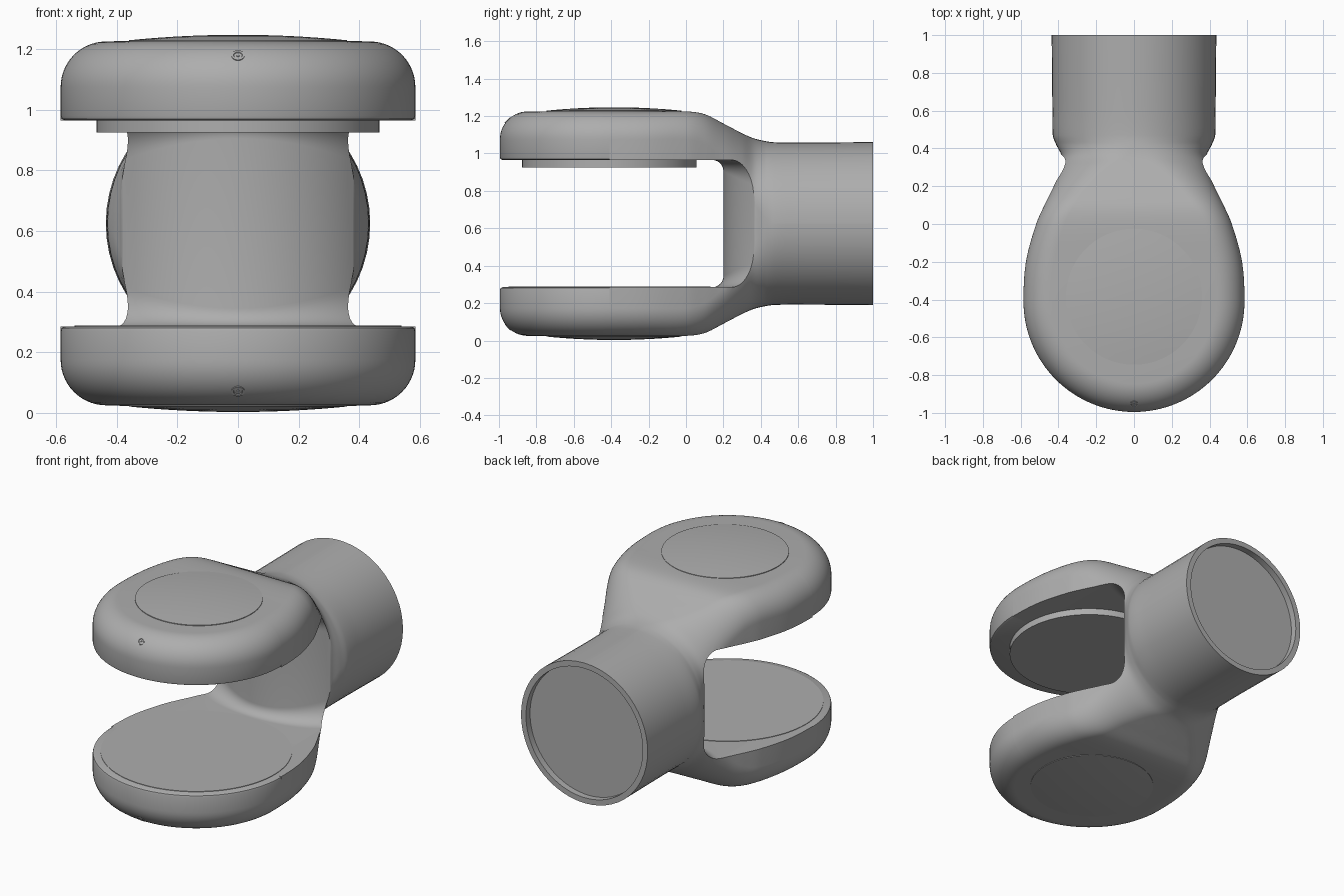
import bpy, bmesh, math
from mathutils import Matrix, Vector

if "Cube" in bpy.data.objects:
    bpy.data.objects.remove(bpy.data.objects["Cube"])

MID = 0.625      # height of the symmetry plane
HUB = -0.41      # y of the disc axis

grey = bpy.data.materials.new("plain_grey")
grey.use_nodes = True
grey.diffuse_color = (0.42, 0.42, 0.42, 1)
grey.node_tree.nodes["Principled BSDF"].inputs["Base Color"].default_value = (0.42, 0.42, 0.42, 1)


def finish(name, bm, helper=False):
    bmesh.ops.remove_doubles(bm, verts=bm.verts, dist=1e-5)
    bmesh.ops.recalc_face_normals(bm, faces=bm.faces)
    mesh = bpy.data.meshes.new(name)
    bm.to_mesh(mesh)
    bm.free()
    mesh.materials.append(grey)
    obj = bpy.data.objects.new(name, mesh)
    bpy.context.collection.objects.link(obj)
    obj.hide_render = helper
    if helper:
        obj.hide_set(True)
    return obj


def smooth(obj, angle=35):
    bpy.ops.object.select_all(action='DESELECT')
    obj.select_set(True)
    bpy.context.view_layer.objects.active = obj
    bpy.ops.object.shade_smooth_by_angle(angle=math.radians(angle))


def loft(rings):
    """Skin a list of closed rings and cap both ends."""
    bm = bmesh.new()
    loops = [[bm.verts.new(p) for p in ring] for ring in rings]
    n = len(loops[0])
    for a, b in zip(loops, loops[1:]):
        for i in range(n):
            j = (i + 1) % n
            bm.faces.new((a[i], a[j], b[j], b[i]))
    bm.faces.new(loops[0])
    bm.faces.new(loops[-1])
    return bm


def revolve(profile, center, angle=math.tau, steps=96):
    """Spin an (r, z) profile about a vertical axis, starting at +x towards -y."""
    bm = bmesh.new()
    verts = [bm.verts.new((center[0] + r, center[1], z)) for r, z in profile]
    edges = [bm.edges.new(pair) for pair in zip(verts, verts[1:])]
    bmesh.ops.spin(bm, geom=verts + edges, cent=(*center, 0), axis=(0, 0, -1),
                   angle=angle, steps=steps)
    return bm


def cut(obj, cutter):
    mod = obj.modifiers.new("cut", 'BOOLEAN')
    mod.operation = 'DIFFERENCE'
    mod.solver = 'EXACT'
    mod.object = cutter
    bpy.context.view_layer.objects.active = obj
    bpy.ops.object.modifier_apply(modifier=mod.name)


# Body stations along y: (y, half width, half height, corner radius)
stations = [
    (-0.41, 0.585, 0.60, 0.15), (-0.2, 0.572, 0.60, 0.15), (0.0, 0.518, 0.60, 0.15),
    (0.1, 0.474, 0.585, 0.16), (0.2, 0.425, 0.535, 0.19), (0.3, 0.388, 0.483, 0.26),
    (0.36, 0.383, 0.457, 0.34), (0.42, 0.412, 0.442, 0.41), (0.47, 0.43, 0.435, 0.43),
    (0.6, 0.432, 0.433, 0.431), (1.0, 0.436, 0.436, 0.435)]


def interpolate(k, t):
    """Cubic through the stations, with slopes from the neighbours."""
    p, q = stations[k], stations[k + 1]
    before = stations[max(k - 1, 0)]
    after = stations[min(k + 2, len(stations) - 1)]
    h = q[0] - p[0]
    out = [p[0] + h * t]
    for c in (1, 2, 3):
        m0 = (q[c] - before[c]) / (q[0] - before[0]) * h if k else 0
        m1 = (after[c] - p[c]) / (after[0] - p[0]) * h
        out.append((2*t**3 - 3*t*t + 1) * p[c] + (t**3 - 2*t*t + t) * m0
                   + (3*t*t - 2*t**3) * q[c] + (t**3 - t*t) * m1)
    return out


def section(y, a, b, r, n=14):
    r = min(r, a - 0.001, b - 0.001)
    ring = []
    for quarter, (sx, sz) in enumerate(((1, 1), (-1, 1), (-1, -1), (1, -1))):
        for i in range(n + 1):
            ang = (quarter + i / n) * math.pi / 2
            ring.append((sx * (a - r) + r * math.cos(ang), y,
                         MID + sz * (b - r) + r * math.sin(ang)))
    return ring


rings = [section(*interpolate(k, i / 6)) for k in range(len(stations) - 1) for i in range(6)]
rings.append(section(*stations[-1]))
body = finish("fork_body", loft(rings))

# Slot between the two plates, ending in a convex web
slot_rings = []
for i in range(-35, 36):
    x = i * 0.02
    u = min(abs(x), 0.425)
    back = 0.725 - math.sqrt(0.525**2 - u * u)
    r = 0.06 + 0.5 * u * u
    half = 0.34
    ring = [(x, -1.3, MID - half)]
    for sign, start in ((-1, -90), (1, 0)):
        for s in range(11):
            ang = math.radians(start + 9 * s)
            ring.append((x, back - r + r * math.cos(ang),
                         MID + sign * (half - r) + r * math.sin(ang)))
    ring.append((x, -1.3, MID + half))
    slot_rings.append(ring)
slot = finish("slot_cutter", loft(slot_rings), True)
cut(body, slot)

# Shallow round recess in the tube end
bm = bmesh.new()
bmesh.ops.create_cone(bm, cap_ends=True, segments=96, radius1=0.402, radius2=0.402, depth=0.2,
                      matrix=Matrix.Translation((0, 1.06, MID)) @ Matrix.Rotation(math.pi / 2, 4, 'X'))
recess = finish("recess_cutter", bm, True)
cut(body, recess)
smooth(body)

# Parts repeated on the upper and lower plates
for side, s in (("upper", 1), ("lower", -1)):
    # Rounded front half of the plate
    profile = [(0, MID + s * 0.34), (0.572, MID + s * 0.34), (0.582, MID + s * 0.345),
               (0.585, MID + s * 0.355)]
    for i in range(15):
        ang = math.radians(90 * i / 14)
        profile.append((0.435 + 0.15 * math.cos(ang), MID + s * (0.45 + 0.15 * math.sin(ang))))
    profile.append((0, MID + s * 0.60))
    smooth(finish(side + "_plate_front", revolve(profile, (0, HUB), math.pi, 64)))

    # Slightly domed outer cover
    cover = [(0.36, MID + s * 0.595), (0.36, MID + s * 0.604)]
    cover += [(0.36 * (1 - i / 8), MID + s * (0.604 + 0.018 * (1 - (1 - i / 8)**2)))
              for i in range(1, 9)]
    smooth(finish(side + "_cover", revolve(cover, (0, -0.385))))

    # Small screw with a raised ring on the front shoulder
    normal = Vector((0, -0.72, s * 0.69)).normalized()
    spot = Vector((0, HUB - 0.435, MID + s * 0.45)) + normal * 0.15
    turn = Matrix.Translation(spot) @ normal.to_track_quat('Z', 'Y').to_matrix().to_4x4()
    bm = revolve([(0.022, -0.004), (0.022, 0.002), (0.015, 0.002), (0.013, -0.001),
                  (0.006, -0.001), (0.005, 0.002), (0, 0.002)], (0, 0), steps=24)
    bm.transform(turn)
    smooth(finish(side + "_screw", bm))

# Pads on the inner faces of the plates
for name, radius, low, high in (("upper_pad", 0.467, 0.925, 0.97), ("lower_pad", 0.54, 0.28, 0.288)):
    smooth(finish(name, revolve([(0, low), (radius, low), (radius, high), (0, high)], (0, HUB))))
